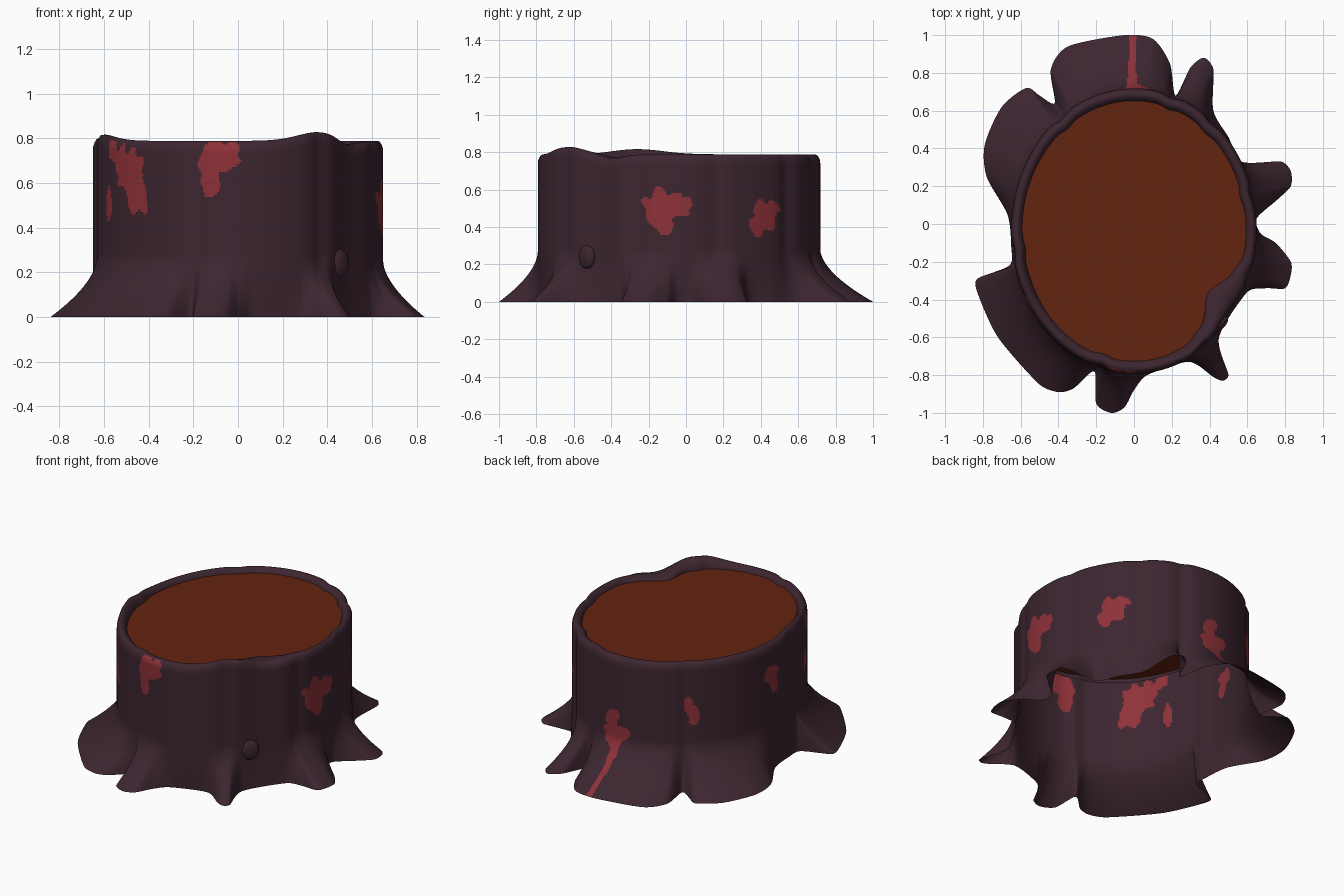
import bpy, bmesh, math
from mathutils import Vector, noise

if "Cube" in bpy.data.objects:
    bpy.data.objects.remove(bpy.data.objects["Cube"])

A, B, CY = 0.65, 0.755, -0.037      # trunk ellipse radii and centre


def material(name, rgb):
    m = bpy.data.materials.new(name)
    m.diffuse_color = (*rgb, 1)
    m.use_nodes = True
    m.node_tree.nodes["Principled BSDF"].inputs["Base Color"].default_value = m.diffuse_color
    return m


BARK = material("dark bark", (0.046, 0.019, 0.030))
RED = material("red lichen", (0.27, 0.031, 0.040))
WOOD = material("cut wood", (0.125, 0.017, 0.0045))

# outline of the roots on the ground, counter-clockwise from the right side
FOOT = [(.65, .03), (.76, .13), (.83, .2), (.83, .28), (.78, .33), (.57, .33),
        (.5, .46), (.42, .6), (.42, .82), (.37, .88), (.3, .83), (.22, .68),
        (.19, .85), (.1, .98), (-.05, 1.0), (-.35, .94), (-.44, .82), (-.42, .64),
        (-.5, .68), (-.57, .72), (-.7, .62), (-.79, .42), (-.78, .25), (-.67, .05),
        (-.65, -.12), (-.66, -.22), (-.83, -.29), (-.83, -.36), (-.72, -.6),
        (-.5, -.85), (-.4, -.89), (-.32, -.87), (-.21, -.78), (-.2, -.95),
        (-.12, -1.0), (-.05, -.97), (0, -.88), (.07, -.8), (.29, -.73),
        (.42, -.81), (.47, -.83), (.5, -.8), (.45, -.6), (.6, -.36), (.7, -.34),
        (.8, -.34), (.83, -.27), (.83, -.2), (.75, -.1), (.67, -.05)]


def ellipse_angle(p):
    return math.degrees(math.atan2((p[1] - CY) / B, p[0] / A))


def wrap(d):
    return (d + 180) % 360 - 180


def bump(a, centre, width):
    return math.exp(-(wrap(a - centre) / width) ** 2)


# columns: (angle on trunk, ground point) along a smooth curve through the outline
columns = []
n = len(FOOT)
for i in range(n):
    p0, p1, p2, p3 = (Vector(FOOT[(i + k) % n]) for k in (-1, 0, 1, 2))
    a1 = ellipse_angle(p1)
    da = wrap(ellipse_angle(p2) - a1)
    steps = max(4, math.ceil(abs(da) / 0.75), math.ceil((p2 - p1).length / 0.015))
    t0, t1 = (p2 - p0) * 0.4, (p3 - p1) * 0.4
    lim = (p2 - p1).length
    t0 *= min(1, lim / max(t0.length, 1e-6))
    t1 *= min(1, lim / max(t1.length, 1e-6))
    for s in range(steps):
        t = s / steps
        p = (p1 * (2*t**3 - 3*t*t + 1) + t0 * (t**3 - 2*t*t + t)
             + p2 * (3*t*t - 2*t**3) + t1 * (t**3 - t*t))
        columns.append((a1 + da * t, p))

GROOVES = (-106, -55, -18, 15, 50, 72, 127, -172)


def wall_scale(a):
    """Radius factor of the trunk: grooves and a flattened side."""
    return (1 - sum(0.018 * bump(a, g, 4) for g in GROOVES)
            - 0.05 * bump(a, -37, 13))


def rim_height(a):
    return (0.045 * bump(a, -55, 14) - 0.022 * bump(a, -33, 10)
            + 0.032 * bump(a, -162, 16))


# rows: (height, inward factor); wall first, then the rounded rim
rows = [(0.74 * k / 66, 1.0) for k in range(67)]
rows += [(.757, .998), (.772, .99), (.784, .978), (.789, .962), (.787, .945),
         (.778, .928), (.766, .916), (.75, .908), (.73, .905)]

bm = bmesh.new()
grid = []
for z, f in rows:
    ring = []
    for a, p in columns:
        r = math.radians(a)
        k = wall_scale(a) * f
        inward = min(1, max(0, (0.978 - f) / 0.06))
        k -= inward * 0.13 * bump(a, -34, 13)      # rim folds in over the wood
        q = Vector((A * k * math.cos(r), CY + B * k * math.sin(r)))
        flare = max(0, 1 - z / 0.28) ** 1.75
        q = q.lerp(p, flare)
        top = z + rim_height(a) * (z / 0.79) ** 3 * (1 - 0.5 * inward)
        ring.append(bm.verts.new((q.x, q.y, top)))
    grid.append(ring)

# lichen blotches: x, y, z, width radius, height radius
BLOTCHES = [(-.49, -.53, .67, .095, .11), (-.45, -.58, .54, .06, .08),
            (-.56, -.42, .75, .04, .06), (-.575, -.38, .50, .025, .08),
            (-.09, -.78, .72, .10, .075), (-.13, -.78, .62, .045, .08),
            (.64, -.12, .51, .12, .085), (.65, -.02, .51, .075, .05),
            (.64, -.13, .43, .06, .07), (.51, .43, .47, .075, .075),
            (.53, .38, .41, .05, .06), (.49, .49, .50, .045, .03),
            (0, .72, .29, .075, .075), (.02, .72, .38, .045, .07),
            (-.42, .53, .46, .04, .06), (-.40, .55, .52, .03, .05),
            (-.64, .06, .60, .06, .05), (-.645, .03, .54, .035, .06)]


def is_lichen(c):
    if c.y > 0.6 and c.z < 0.3 and abs(c.x + 0.01) < 0.018 + 0.1 * max(0, c.z - 0.1):
        return True
    w = 1 + 0.55 * noise.noise(c * 17)
    return c.z < 0.785 and any(
        math.hypot(math.hypot(c.x - x, c.y - y) / rw, (c.z - z) / rh) < w
        for x, y, z, rw, rh in BLOTCHES)


m = len(columns)
for i in range(len(rows) - 1):
    for j in range(m):
        k = (j + 1) % m
        face = bm.faces.new((grid[i][j], grid[i][k], grid[i + 1][k], grid[i + 1][j]))
        face.smooth = True
        if i < 70 and is_lichen(face.calc_center_median()):
            face.material_index = 1


def make_object(name, bm, *mats):
    me = bpy.data.meshes.new(name)
    bm.to_mesh(me)
    bm.free()
    for mat in mats:
        me.materials.append(mat)
    ob = bpy.data.objects.new(name, me)
    bpy.context.collection.objects.link(ob)
    return ob


make_object("bark_and_roots", bm, BARK, RED)

# cut wood surface inside the rim
bm = bmesh.new()
ring = []
for d in range(0, 360, 3):
    k = 0.925 * wall_scale(d) - 0.08 * bump(d, -34, 13)
    ring.append(bm.verts.new((A * k * math.cos(math.radians(d)),
                              CY + B * k * math.sin(math.radians(d)), 0.76)))
bm.faces.new(ring)
make_object("cut_wood_top", bm, WOOD)

# small bark knot above the front right root
bm = bmesh.new()
bmesh.ops.create_uvsphere(bm, u_segments=24, v_segments=12, radius=0.055)
for f in bm.faces:
    f.smooth = True
knot = make_object("bark_knot", bm, BARK)
knot.scale = (0.5, 1, 1.15)
knot.rotation_euler = (0, 0, math.radians(-45))
knot.location = (0.455, -0.53, 0.24)
